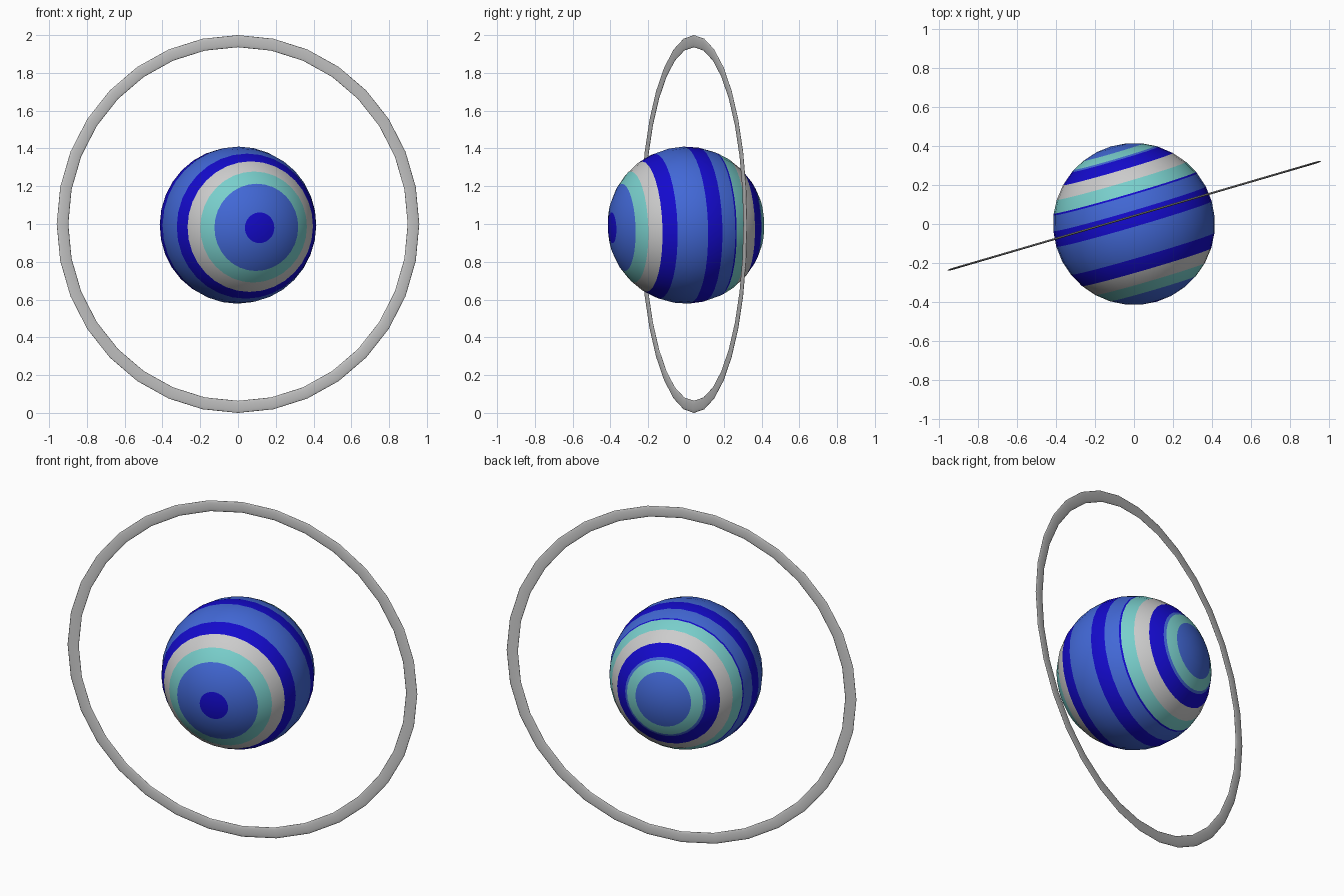
import bpy, bmesh
from math import radians, degrees, sin, cos
from mathutils import Vector, Matrix

if "Cube" in bpy.data.objects:
    bpy.data.objects.remove(bpy.data.objects["Cube"])

YAW = radians(16.3)
R = 0.416


def mat(name, rgb):
    m = bpy.data.materials.new(name)
    m.diffuse_color = (*rgb, 1)
    m.use_nodes = True
    m.node_tree.nodes["Principled BSDF"].inputs["Base Color"].default_value = m.diffuse_color
    return m


def finish(bm, name, mats=()):
    me = bpy.data.meshes.new(name)
    bm.to_mesh(me)
    bm.free()
    for m in mats:
        me.materials.append(m)
    for p in me.polygons:
        p.use_smooth = True
    ob = bpy.data.objects.new(name, me)
    bpy.context.collection.objects.link(ob)
    return ob


# Banded ball: palette indices navy, blue, teal, grey
NAVY, BLUE, TEAL, GREY = range(4)
palette = [mat("navy", (0.007, 0.003, 0.61)),
           mat("royal_blue", (0.055, 0.14, 0.68)),
           mat("turquoise", (0.19, 0.62, 0.60)),
           mat("grey", (0.6, 0.6, 0.6))]

# (end angle from the front pole, colour)
bands = [(11.25, NAVY), (33.75, BLUE), (45, TEAL), (56.25, GREY), (67.5, NAVY),
         (90, BLUE), (101.25, NAVY), (112.5, BLUE), (113.8, NAVY), (123.75, TEAL),
         (135, GREY), (146.25, NAVY), (148.2, BLUE), (157.5, TEAL), (180, BLUE)]

bm = bmesh.new()
bmesh.ops.create_uvsphere(bm, u_segments=32, v_segments=16, radius=R)
# Extra cuts for the two thin stripes
for a in (113.8, 148.2):
    bmesh.ops.bisect_plane(bm, geom=bm.verts[:] + bm.edges[:] + bm.faces[:],
                           plane_co=(0, 0, R * cos(radians(a))), plane_no=(0, 0, 1))
for v in bm.verts:
    v.co = v.co.normalized() * R
axis = Vector((0, 0, 1))
for f in bm.faces:
    a = degrees(f.calc_center_median().angle(axis))
    f.material_index = next(c for end, c in bands if a < end)
ball = finish(bm, "banded_ball", palette)
pole = Vector((sin(YAW), -cos(YAW), -0.034))
ball.matrix_world = (Matrix.Translation((0, 0, 0.994))
                     @ pole.to_track_quat('Z', 'Y').to_matrix().to_4x4())

# Thin flattened ring around the ball
MINOR = 0.032
bpy.ops.mesh.primitive_torus_add(major_segments=32, minor_segments=12,
                                 major_radius=1 - MINOR, minor_radius=MINOR,
                                 location=(0, 0.042, 1), rotation=(radians(90), 0, YAW))
ring = bpy.context.object
ring.name = "outer_ring"
ring.scale.z = 0.16
for p in ring.data.polygons:
    p.use_smooth = True
